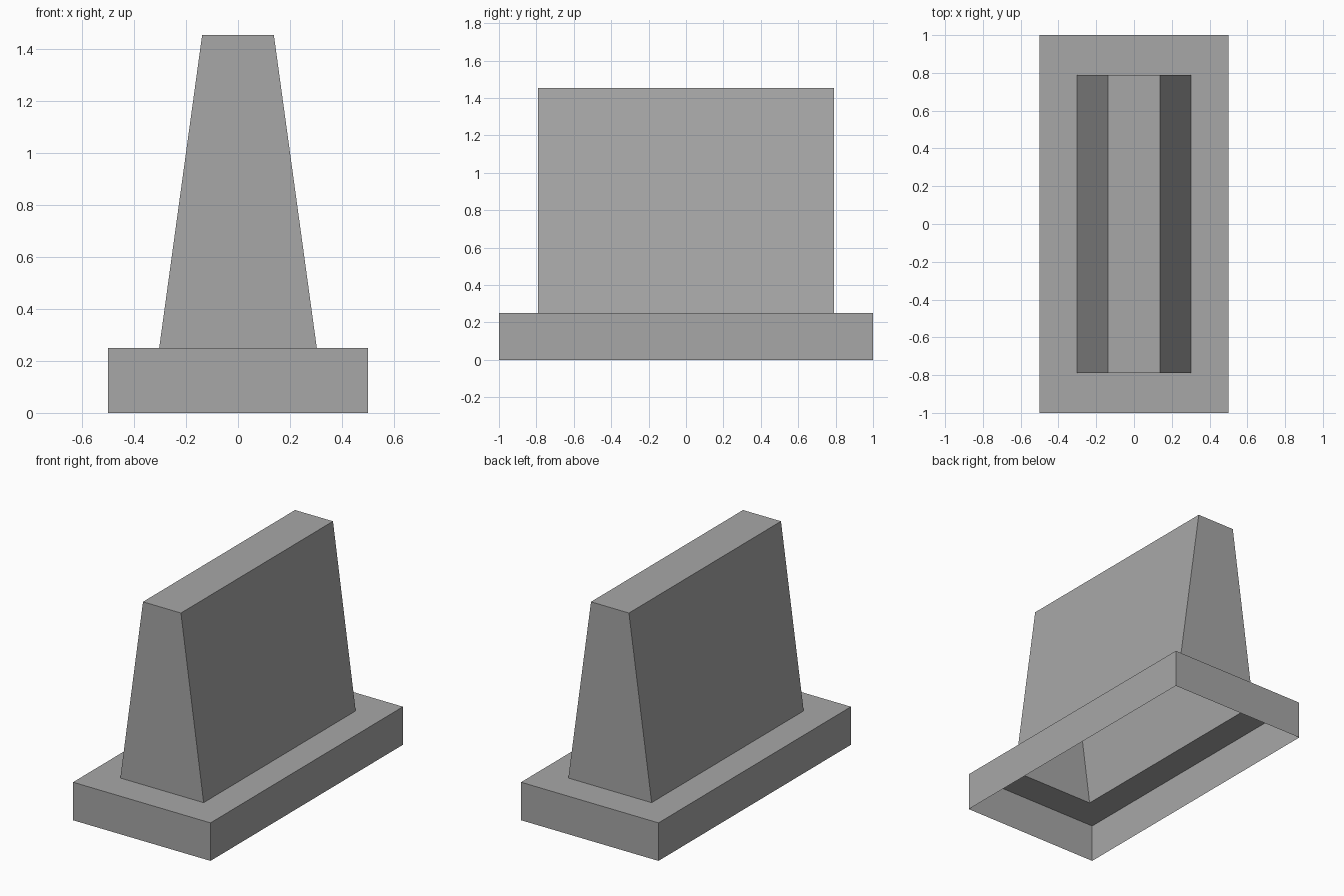
import bpy
import bmesh

cube = bpy.data.objects.get("Cube")
if cube:
    bpy.data.objects.remove(cube, do_unlink=True)

# Single plain grey
grey = bpy.data.materials.new("concrete_grey")
grey.use_nodes = True
colour = (0.39, 0.39, 0.39, 1.0)
grey.diffuse_color = colour
grey.node_tree.nodes["Principled BSDF"].inputs["Base Color"].default_value = colour


def stepped_shell(name, rings, cap):
    """Thin open-bottomed shell through rectangles (half_x, half_y, z)."""
    bm = bmesh.new()
    loops = []
    for hx, hy, z in rings:
        corners = ((-hx, -hy), (hx, -hy), (hx, hy), (-hx, hy))
        loops.append([bm.verts.new((x, y, z)) for x, y in corners])
    for low, high in zip(loops, loops[1:]):
        for i in range(4):
            j = (i + 1) % 4
            bm.faces.new((low[i], low[j], high[j], high[i]))
    if cap:
        bm.faces.new(loops[-1])
    mesh = bpy.data.meshes.new(name)
    bm.to_mesh(mesh)
    bm.free()
    mesh.materials.append(grey)
    obj = bpy.data.objects.new(name, mesh)
    bpy.context.collection.objects.link(obj)
    return obj


base_top = 0.25
body_foot = (0.303, 0.79, base_top)

# Base: side walls and the ledge around the body opening
stepped_shell("base", [(0.5, 1, 0), (0.5, 1, base_top), body_foot], cap=False)

# Tapered wall: hollow, narrowing only across its width
stepped_shell("tapered_wall", [body_foot, (0.138, 0.79, 1.453)], cap=True)
